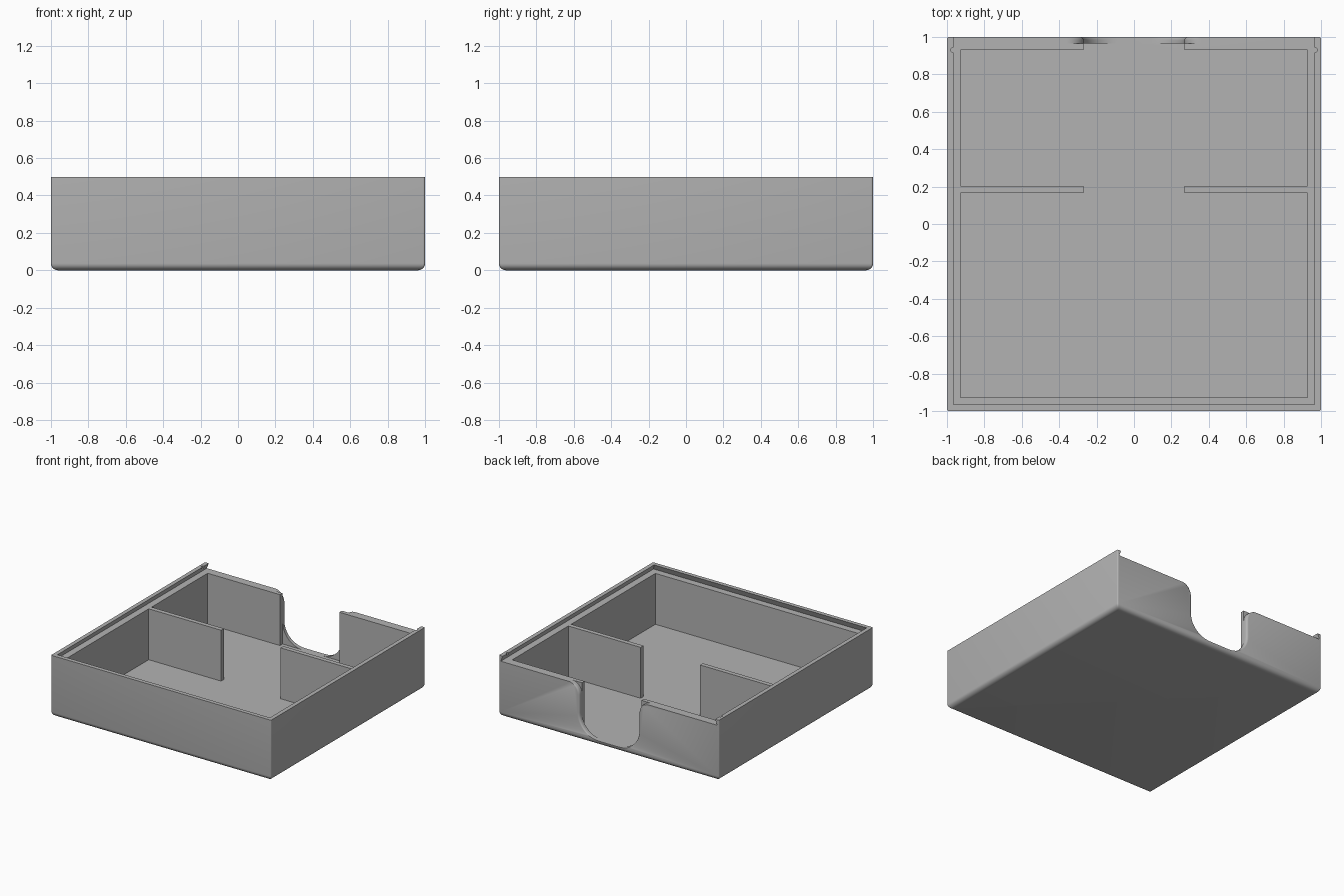
import bpy, bmesh
from math import sin, cos, pi, radians

cube = bpy.data.objects.get("Cube")
if cube:
    bpy.data.objects.remove(cube, do_unlink=True)

HEIGHT, LEDGE, FLOOR = 0.5, 0.455, 0.037
INNER, LIP, BACK = 0.928, 0.966, 0.965

grey = bpy.data.materials.new("plain_grey")
grey.use_nodes = True
grey.diffuse_color = (0.45, 0.45, 0.45, 1)
grey.node_tree.nodes["Principled BSDF"].inputs["Base Color"].default_value = (0.45, 0.45, 0.45, 1)


def loft(name, rings):
    """Closed solid through a list of matching point rings."""
    bm = bmesh.new()
    loops = [[bm.verts.new(p) for p in ring] for ring in rings]
    n = len(loops[0])
    for a, b in zip(loops, loops[1:]):
        for i in range(n):
            j = (i + 1) % n
            bm.faces.new((a[i], a[j], b[j], b[i]))
    bm.faces.new(loops[0])
    bm.faces.new(loops[-1])
    bmesh.ops.recalc_face_normals(bm, faces=bm.faces)
    mesh = bpy.data.meshes.new(name)
    bm.to_mesh(mesh)
    bm.free()
    obj = bpy.data.objects.new(name, mesh)
    bpy.context.collection.objects.link(obj)
    mesh.materials.append(grey)
    return obj


def rect(x0, x1, y0, y1, z):
    return [(x0, y0, z), (x1, y0, z), (x1, y1, z), (x0, y1, z)]


def box(name, x0, x1, y0, y1, z0, z1):
    return loft(name, [rect(x0, x1, y0, y1, z0), rect(x0, x1, y0, y1, z1)])


def rounded_square(half, r, z, steps=4):
    pts = []
    for k, (sx, sy) in enumerate([(1, 1), (-1, 1), (-1, -1), (1, -1)]):
        for i in range(steps + 1):
            a = pi / 2 * (k + i / steps)
            pts.append((sx * (half - r) + r * cos(a), sy * (half - r) + r * sin(a), z))
    return pts


def circle(x, y, r, z, n=16):
    return [(x + r * cos(2 * pi * i / n), y + r * sin(2 * pi * i / n), z) for i in range(n)]


def notch_ring(y, flare, steps=12):
    """Finger notch outline, widened by flare along its sides."""
    w, low, top = 0.27 + flare, 0.18, 0.09
    half = []
    for i in range(steps + 1):
        a = pi / 2 * i / steps
        half.append((0.09 + (w - 0.09) * sin(a), FLOOR + low * (1 - cos(a))))
    for i in range(steps + 1):
        a = pi / 2 * i / steps
        half.append((0.36 - (0.36 - w) * cos(a), LEDGE - top + top * sin(a)))
    half.append((0.36, HEIGHT + 0.1))
    outline = half + [(-x, z) for x, z in reversed(half)]
    return [(x, y, z) for x, z in outline]


def cut(target, cutter):
    cutter.hide_render = True
    mod = target.modifiers.new("cut", "BOOLEAN")
    mod.operation, mod.solver, mod.object = "DIFFERENCE", "EXACT", cutter
    bpy.context.view_layer.objects.active = target
    bpy.ops.object.modifier_apply(modifier=mod.name)
    bpy.data.objects.remove(cutter, do_unlink=True)


# Tray body with a rounded bottom edge
R = 0.037
rings = []
for i in range(7):
    a = pi / 2 * i / 6
    rings.append(rounded_square(1 - R * (1 - sin(a)), 0.01, R * (1 - cos(a))))
rings.append(rounded_square(1, 0.01, HEIGHT))
tray = loft("tray_body", rings)

# Storage cavity
cut(tray, box("cavity", -INNER, INNER, -INNER, 0.931, FLOOR, HEIGHT + 0.1))

# Undercut slide for the lid, open at the back
U = 0.018
slope = U / (HEIGHT - LEDGE)
over = LIP - slope * 0.01
cut(tray, loft("lid_slide", [
    rect(-LIP - U, LIP + U, -LIP - U, 1.1, LEDGE),
    rect(-over, over, -over, 1.1, HEIGHT + 0.01)]))

# Click notches near the open end of the slide
for s in (-1, 1):
    cut(tray, loft("click_notch", [circle(s * LIP, 0.931, 0.014, z) for z in (LEDGE, HEIGHT + 0.1)]))

# Finger notch: straight through the inner half, curved through the outer half
cut(tray, box("inner_notch", -0.27, 0.27, 0.9, BACK, FLOOR, HEIGHT + 0.1))
E = 0.018
notch = [notch_ring(BACK - 0.001, 0)]
for i in range(5):
    a = pi / 2 * i / 4
    notch.append(notch_ring(1 - E + E * sin(a), E * (1 - cos(a))))
notch.append(notch_ring(1.1, E))
cut(tray, loft("finger_notch", notch))

# Two dividers flush with the ledge
parts = [tray]
for s, side in ((1, "left"), (-1, "right")):
    x0, x1 = sorted((s * 0.27, s * (INNER + 0.005)))
    parts.append(box("divider_" + side, x0, x1, 0.166, 0.203, FLOOR - 0.005, LEDGE))

bpy.ops.object.select_all(action="DESELECT")
for obj in parts:
    obj.select_set(True)
bpy.context.view_layer.objects.active = tray
bpy.ops.object.shade_smooth_by_angle(angle=radians(35))
